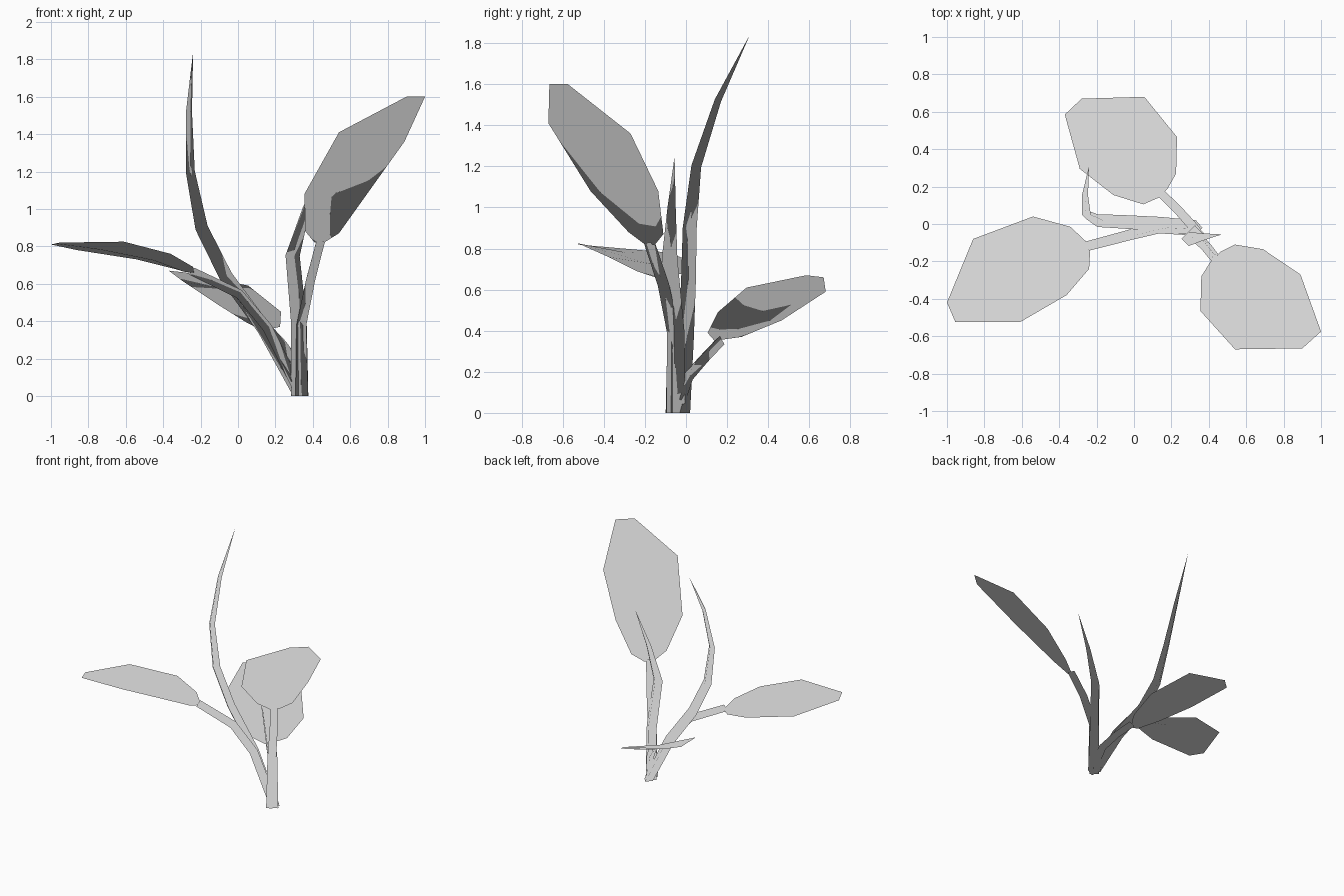
import bpy
import bmesh
import math
from mathutils import Vector

default = bpy.data.objects.get("Cube")
if default:
    bpy.data.objects.remove(default, do_unlink=True)

# One pale grey for the whole plant
GREY = (0.8, 0.8, 0.8, 1)
grey = bpy.data.materials.new("plant_grey")
grey.use_nodes = True
grey.diffuse_color = GREY
grey.node_tree.nodes["Principled BSDF"].inputs["Base Color"].default_value = GREY


def finish(name, bm):
    """Turn a bmesh into an object with soft, upward foliage normals."""
    mesh = bpy.data.meshes.new(name)
    bm.to_mesh(mesh)
    bm.free()
    mesh.materials.append(grey)
    mesh.polygons.foreach_set("use_smooth", [True] * len(mesh.polygons))
    mesh.normals_split_custom_set_from_vertices([Vector((0, 0, 1)) for _ in mesh.vertices])
    obj = bpy.data.objects.new(name, mesh)
    bpy.context.collection.objects.link(obj)
    return obj


def tube(name, path, sides):
    """Low-poly tapering tube; each path entry is x, y, z, radius."""
    bm = bmesh.new()
    points = [Vector(p[:3]) for p in path]
    rings = []
    for i, point in enumerate(points):
        before = points[max(i - 1, 0)]
        after = points[min(i + 1, len(points) - 1)]
        tangent = (after - before).normalized()
        u = Vector((0, 1, 0)).cross(tangent).normalized()
        v = tangent.cross(u)
        ring = []
        for k in range(sides):
            a = math.tau * k / sides
            co = point + (u * math.cos(a) + v * math.sin(a)) * path[i][3]
            co.z = 0 if i == 0 and point.z == 0 else max(co.z, 0)
            ring.append(bm.verts.new(co))
        rings.append(ring)
    for low, high in zip(rings, rings[1:]):
        for k in range(sides):
            n = (k + 1) % sides
            bm.faces.new((low[k], low[n], high[n], high[k]))
    bm.faces.new(rings[0][::-1])
    bm.faces.new(rings[-1])
    bmesh.ops.remove_doubles(bm, verts=bm.verts, dist=0.002)
    bmesh.ops.recalc_face_normals(bm, faces=bm.faces)
    return finish(name, bm)


def leaf(name, edge_a, edge_b, sag=0.02):
    """Blade spanning two edges, slightly creased along the midrib."""
    bm = bmesh.new()
    rows = []
    last = len(edge_a) - 1
    for i, (a, b) in enumerate(zip(edge_a, edge_b)):
        a, b = Vector(a), Vector(b)
        middle = (a + b) / 2
        if 0 < i < last:
            middle.z -= sag
        rows.append([bm.verts.new(co) for co in (a, middle, b)])
    for low, high in zip(rows, rows[1:]):
        for k in range(2):
            bm.faces.new((low[k], low[k + 1], high[k + 1], high[k]))
    bm.normal_update()
    for face in bm.faces:
        if face.normal.z < 0:
            face.normal_flip()
    return finish(name, bm)


# Upright stems
tube("tall_stem", [
    (.33, -.02, 0, .04), (.14, 0, .36, .038), (-.065, .012, .64, .036),
    (-.195, .018, .9, .034), (-.255, .05, 1.2, .024),
    (-.262, .155, 1.52, .016), (-.24, .31, 1.84, .0005)], 4)
tube("short_stem", [
    (.33, -.05, 0, .046), (.325, -.05, .4, .042), (.292, -.08, .75, .038),
    (.365, -.07, 1, .02), (.47, -.055, 1.25, .0005)], 4)

# Leaf stalks
tube("front_leaf_stalk", [
    (.33, -.06, 0, .045), (.33, -.06, .38, .035),
    (.38, -.11, .62, .032), (.435, -.18, .83, .03)], 3)
tube("side_leaf_stalk", [
    (.32, -.03, .02, .035), (.15, -.02, .36, .035),
    (0, -.055, .54, .033), (-.25, -.12, .66, .03)], 3)
tube("back_leaf_stalk", [
    (.33, -.03, .06, .03), (.3, .01, .18, .03),
    (.235, .085, .27, .03), (.155, .165, .355, .03)], 3)

# Broad leaves
leaf("front_leaf",
     [(.46, -.15, .82), (.54, -.11, .87), (.69, -.135, 1.08), (.89, -.27, 1.36), (1, -.575, 1.6)],
     [(.41, -.2, .82), (.36, -.28, .88), (.355, -.465, 1.08), (.54, -.67, 1.41), (.9, -.665, 1.6)])
leaf("side_leaf",
     [(-.26, -.09, .66), (-.34, -.015, .68), (-.54, .04, .73), (-.86, -.08, .78), (-1, -.42, .81)],
     [(-.235, -.15, .66), (-.24, -.24, .69), (-.36, -.38, .76), (-.61, -.525, .825), (-.955, -.525, .82)])
leaf("back_leaf",
     [(.13, .14, .35), (.05, .105, .39), (-.11, .155, .49), (-.29, .295, .61), (-.37, .585, .67)],
     [(.18, .19, .36), (.225, .27, .37), (.23, .465, .45), (.055, .68, .59), (-.28, .67, .66)])
